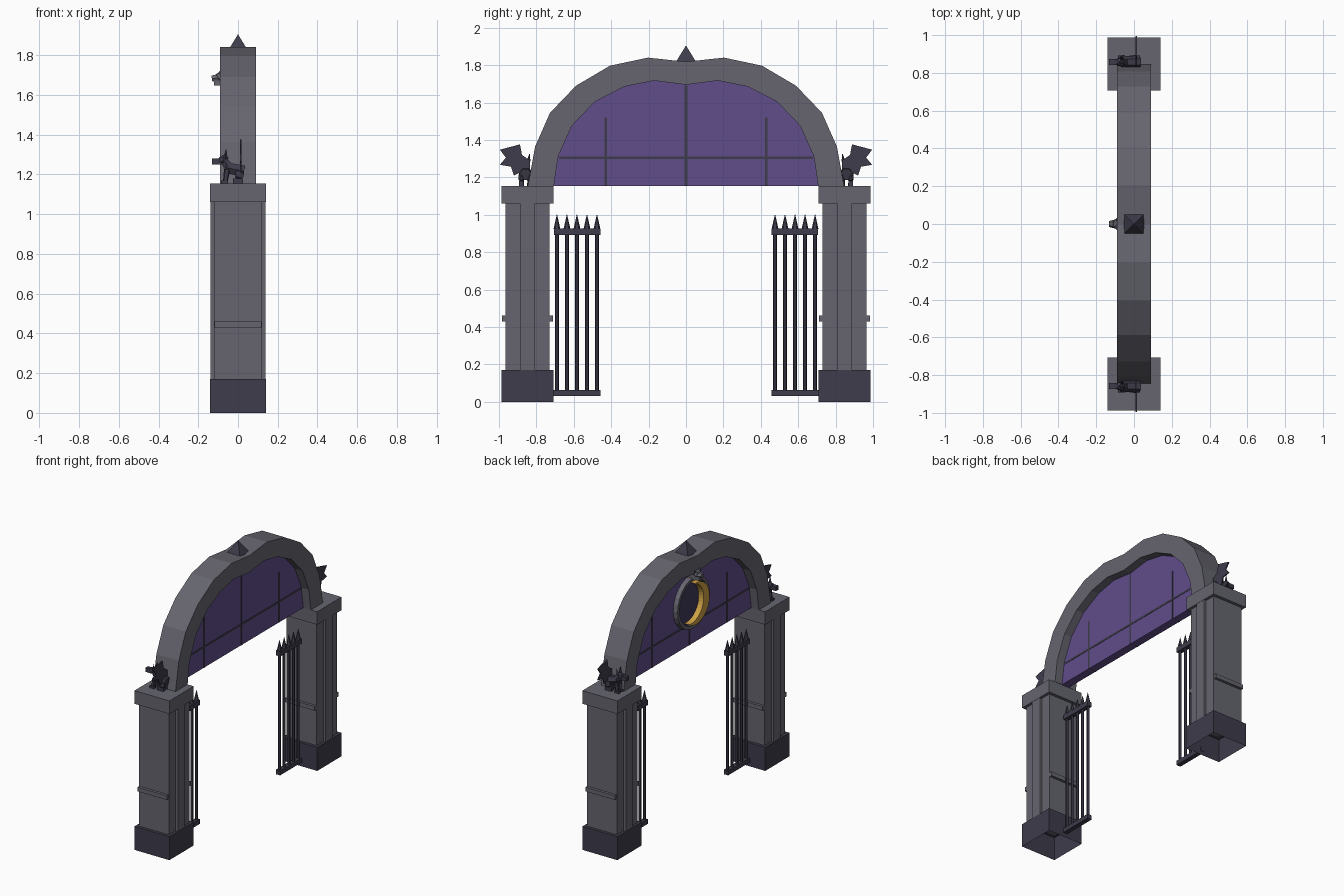
import bpy, bmesh, math
from mathutils import Vector, Matrix

cube = bpy.data.objects.get("Cube")
if cube:
    bpy.data.objects.remove(cube, do_unlink=True)


def material(name, r, g, b):
    m = bpy.data.materials.new(name)
    m.use_nodes = True
    m.diffuse_color = (r, g, b, 1)
    m.node_tree.nodes["Principled BSDF"].inputs["Base Color"].default_value = (r, g, b, 1)
    return m


STONE = material("grey_stone", 0.133, 0.13, 0.16)
IRON = material("dark_iron", 0.048, 0.045, 0.07)
PURPLE = material("purple_panel", 0.12, 0.075, 0.26)
NIGHT = material("night_disc", 0.05, 0.04, 0.10)
GOLD = material("gold", 0.62, 0.36, 0.06)


def finish(name, bm, mat):
    bmesh.ops.recalc_face_normals(bm, faces=bm.faces)
    mesh = bpy.data.meshes.new(name)
    bm.to_mesh(mesh)
    bm.free()
    mesh.materials.append(mat)
    ob = bpy.data.objects.new(name, mesh)
    bpy.context.collection.objects.link(ob)
    return ob


def box(name, x, y, z, mat, open_bottom=False):
    """Box from (low, high) pairs."""
    bm = bmesh.new()
    bmesh.ops.create_cube(bm, size=1)
    for v in bm.verts:
        v.co = [(a + b) / 2 + c * abs(b - a) for (a, b), c in zip((x, y, z), v.co)]
    bmesh.ops.recalc_face_normals(bm, faces=bm.faces)
    if open_bottom:
        low = [f for f in bm.faces if f.normal.z < -0.9]
        bmesh.ops.delete(bm, geom=low, context='FACES_ONLY')
    return finish(name, bm, mat)


def prism(name, outline, x0, x1, mat):
    """Extrude a (y, z) outline along x."""
    bm = bmesh.new()
    face = bm.faces.new([bm.verts.new((x0, y, z)) for y, z in outline])
    ext = bmesh.ops.extrude_face_region(bm, geom=[face])
    for v in ext["geom"]:
        if isinstance(v, bmesh.types.BMVert):
            v.co.x = x1
    return finish(name, bm, mat)


def cone(name, base, tip, r1, r2, sides, mat, turn=0.0):
    """Tapered solid between two points."""
    base, tip = Vector(base), Vector(tip)
    d = tip - base
    bm = bmesh.new()
    bmesh.ops.create_cone(bm, cap_ends=True, segments=sides, radius1=r1, radius2=r2, depth=d.length)
    rot = Vector((0, 0, 1)).rotation_difference(d).to_matrix().to_4x4()
    bm.transform(Matrix.Translation((base + tip) / 2) @ rot @ Matrix.Rotation(turn, 4, 'Z'))
    return finish(name, bm, mat)


def blob(name, centre, size, mat):
    bm = bmesh.new()
    bmesh.ops.create_icosphere(bm, subdivisions=1, radius=1)
    bm.transform(Matrix.Translation(centre) @ Matrix.Diagonal((*size, 1)))
    return finish(name, bm, mat)


def arc(r, a0, a1, n, cy=0.0, cz=0.0):
    return [(cy + r * math.cos(a0 + (a1 - a0) * i / n), cz + r * math.sin(a0 + (a1 - a0) * i / n))
            for i in range(n + 1)]


# Arch and its panel
SPRING = 1.155
outer = [(0, 1.818), (.203, 1.84), (.406, 1.797), (.588, 1.69), (.727, 1.545), (.807, 1.364), (.845, SPRING)]
inner = [(0, 1.695), (.17, 1.717), (.33, 1.685), (.487, 1.604), (.61, 1.476), (.684, 1.31), (.706, SPRING)]


def mirrored(half):
    return [(-y, z) for y, z in reversed(half[1:])] + half


prism("arch", mirrored(outer) + mirrored(inner)[::-1], -0.09, 0.09, STONE)
prism("arch_panel", mirrored(inner), -0.03, 0.03, PURPLE)
cone("pinnacle", (0, 0, 1.815), (0, 0, 1.905), 0.078, 0, 4, IRON, math.pi / 4)

# Thin bars dividing the panel
for label, y, top in (("right", -0.43, 1.52), ("middle", 0, 1.69), ("left", 0.43, 1.52)):
    box("panel_bar_" + label, (-.032, .032), (y - .007, y + .007), (SPRING, top), IRON)
box("panel_crossbar", (-.032, .032), (-.68, .68), (1.298, 1.312), IRON)

# Moon medallion
MZ = 1.47
prism("medallion_disc", arc(.17, 0, math.tau * 23 / 24, 23, 0, MZ), -.045, -.03, NIGHT)
bm = bmesh.new()
rings = [[bm.verts.new((x, y, z)) for y, z in arc(r, 0, math.tau * 23 / 24, 23, 0, MZ)]
         for x, r in ((-.03, .19), (-.062, .185), (-.062, .163), (-.03, .16))]
for a, b in zip(rings, rings[1:] + rings[:1]):
    for i in range(24):
        j = (i + 1) % 24
        bm.faces.new((a[i], a[j], b[j], b[i]))
finish("medallion_ring", bm, STONE)

tilt = math.radians(15)
tip_a, tip_b = math.radians(69), math.radians(92.5)
moon = arc(.15, tilt + tip_a, tilt + math.tau - tip_a, 18, 0, MZ)
moon += arc(.14, tilt + math.tau - tip_b, tilt + tip_b, 18,
            .06 * math.cos(tilt), MZ + .06 * math.sin(tilt))[1:-1]
prism("crescent_moon", moon, -.085, -.045, GOLD)

# Small beast head above the medallion
blob("crest_head", (-.085, 0, 1.692), (.034, .032, .03), STONE)
cone("crest_snout", (-.09, 0, 1.685), (-.132, 0, 1.683), .027, .016, 6, STONE)
box("crest_jaw", (-.12, -.08), (-.017, .017), (1.648, 1.672), STONE)
box("crest_neck", (-.085, -.03), (-.02, .02), (1.645, 1.69), STONE)
for s in (-1, 1):
    cone("crest_ear", (-.09, s * .022, 1.705), (-.085, s * .036, 1.732), .011, 0, 4, IRON)

wing = [(.835, 1.2), (.877, 1.23), (.92, 1.21), (.936, 1.257), (.995, 1.267), (.963, 1.305),
        (.995, 1.348), (.888, 1.376), (.877, 1.32), (.835, 1.29)]

for s, side in ((-1, "right_"), (1, "left_")):
    def ys(a, b):
        return tuple(sorted((s * a, s * b)))

    # Pillar
    box(side + "pillar_base", (-.14, .14), ys(.708, .987), (0, .17), IRON, True)
    box(side + "pillar_body", (-.12, .12), ys(.73, .965), (.17, 1.06), STONE)
    box(side + "pillar_pilaster", (-.138, .138), ys(.807, .887), (.17, 1.06), STONE)
    box(side + "pillar_band", (-.118, .118), ys(.71, .985), (.43, .46), STONE)
    box(side + "pillar_cap", (-.14, .14), ys(.708, .987), (1.06, SPRING), STONE)

    # Open gate leaf
    box(side + "gate_bottom_rail", (-.017, .017), ys(.458, .71), (.03, .062), IRON)
    box(side + "gate_top_rail", (-.017, .017), ys(.458, .706), (.892, .927), IRON)
    for i in range(5):
        y = s * (.476 + i * .0535)
        cone(side + "gate_bar", (0, y, .05), (0, y, .93), .01, .01, 6, IRON)
        cone(side + "gate_spike", (0, y, .925), (0, y, 1.005), .018, 0, 6, IRON)

    # Winged statue on the cap
    c = s * .858
    prism(side + "statue_wing", [(s * y, z) for y, z in wing], .009, .017, IRON)
    cone(side + "statue_body", (.03, c, 1.215), (-.06, c, 1.235), .034, .03, 6, IRON)
    cone(side + "statue_neck", (-.045, c, 1.235), (-.075, c, 1.275), .026, .02, 6, IRON)
    blob(side + "statue_head", (-.075, c, 1.272), (.03, .025, .026), IRON)
    box(side + "statue_snout", (-.132, -.08), (c - .015, c + .015), (1.25, 1.28), IRON)
    for t in (-1, 1):
        y = c + t * .022
        cone(side + "statue_ear", (-.063, y - t * .006, 1.285), (-.06, y, 1.33), .011, 0, 4, IRON)
        cone(side + "statue_front_leg", (-.055, y, 1.225), (-.065, y, 1.155), .016, .012, 5, IRON)
        box(side + "statue_front_paw", (-.085, -.05), (y - .013, y + .013), (SPRING, 1.17), IRON)
        blob(side + "statue_haunch", (.008, y, 1.2), (.026, .018, .03), IRON)
        box(side + "statue_back_foot", (-.025, .025), (y - .012, y + .012), (SPRING, 1.18), IRON)
